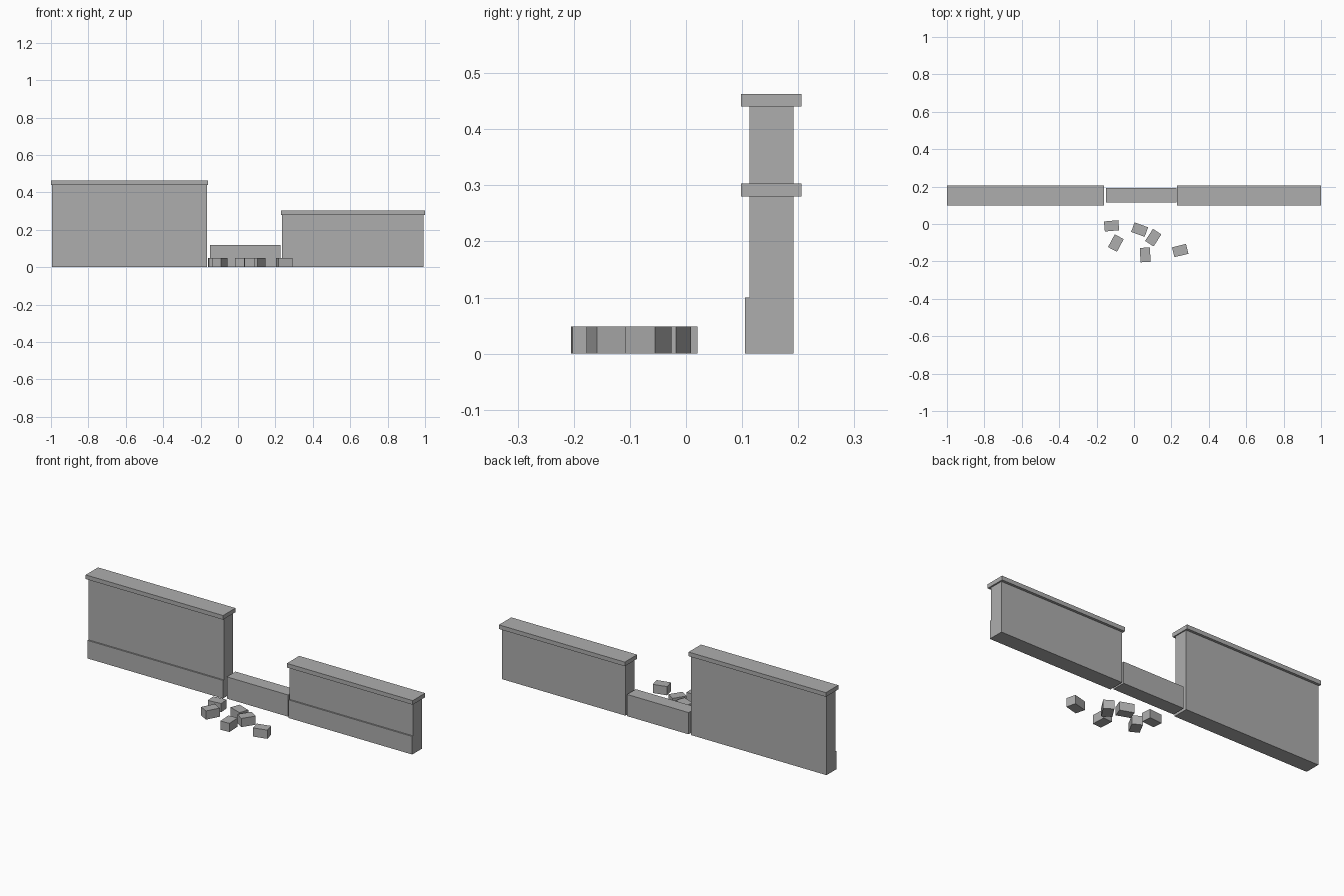
import bpy
import math

cube = bpy.data.objects.get("Cube")
if cube:
    bpy.data.objects.remove(cube, do_unlink=True)

stone = bpy.data.materials.new("grey_stone")
stone.use_nodes = True
GREY = (0.42, 0.42, 0.42, 1)
stone.diffuse_color = GREY
stone.node_tree.nodes["Principled BSDF"].inputs["Base Color"].default_value = GREY


def box(name, x, y, z, turn=0):
    """Box spanning the (low, high) ranges, turned about its own upright axis."""
    centre = [(a + b) / 2 for a, b in (x, y, z)]
    bpy.ops.mesh.primitive_cube_add(size=1, location=centre)
    obj = bpy.context.object
    obj.name = name
    obj.scale = [b - a for a, b in (x, y, z)]
    obj.rotation_euler.z = math.radians(turn)
    obj.data.materials.append(stone)
    return obj


FRONT, BACK = 0.113, 0.192
PLINTH_FRONT, PLINTH_TOP = 0.105, 0.10
CAP_Y, CAP_HEIGHT = (0.098, 0.206), 0.023


def wall(side, body_x, cap_x, height):
    """Standing wall with a stepped foot on the front and an overhanging cap."""
    cap_base = height - CAP_HEIGHT
    box(side + "_wall", body_x, (FRONT, BACK), (0, cap_base))
    box(side + "_plinth", body_x, (PLINTH_FRONT, FRONT), (0, PLINTH_TOP))
    box(side + "_cap", cap_x, CAP_Y, (cap_base, height))


# Standing walls either side of the gap
wall("right", (-0.994, -0.166), (-1.0, -0.16), 0.463)
wall("left", (0.236, 0.992), (0.23, 1.0), 0.303)

# Low broken stretch in the gap
box("low_wall", (-0.15, 0.226), (0.116, BACK), (0, 0.12))

# Fallen bricks: centre x, centre y, turn in degrees
BRICKS = [
    (-0.12, -0.01, 5), (-0.097, -0.102, 62), (0.03, -0.03, -20),
    (0.103, -0.073, 57), (0.06, -0.165, 93), (0.247, -0.142, 14),
]
LENGTH, WIDTH, HEIGHT = 0.077, 0.054, 0.048
for i, (x, y, turn) in enumerate(BRICKS):
    box(f"fallen_brick_{i + 1}", (x - LENGTH / 2, x + LENGTH / 2),
        (y - WIDTH / 2, y + WIDTH / 2), (0, HEIGHT), turn)
